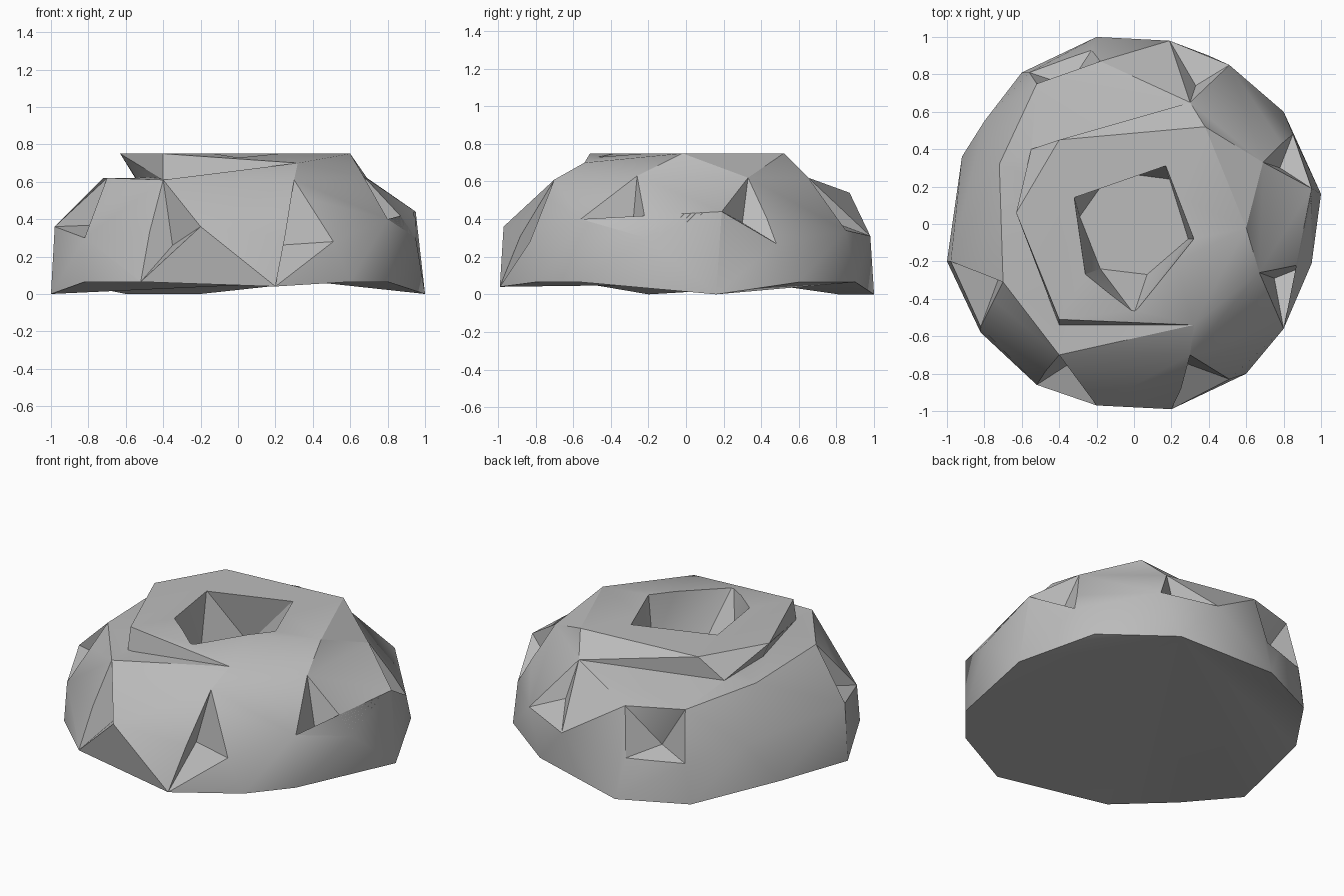
import bpy, bmesh, math
from mathutils import Vector

cube = bpy.data.objects.get("Cube")
if cube:
    bpy.data.objects.remove(cube, do_unlink=True)

stone = bpy.data.materials.new("stone_grey")
stone.use_nodes = True
grey = (0.5, 0.5, 0.5, 1)
stone.diffuse_color = grey
stone.node_tree.nodes["Principled BSDF"].inputs["Base Color"].default_value = grey


def hull(name, points):
    """Faceted solid wrapped around a few corner points."""
    bm = bmesh.new()
    for p in points:
        bm.verts.new(p)
    bmesh.ops.convex_hull(bm, input=bm.verts[:])
    loose = [v for v in bm.verts if not v.link_faces]
    bmesh.ops.delete(bm, geom=loose, context='VERTS')
    bmesh.ops.recalc_face_normals(bm, faces=bm.faces[:])
    mesh = bpy.data.meshes.new(name)
    bm.to_mesh(mesh)
    bm.free()
    mesh.materials.append(stone)
    obj = bpy.data.objects.new(name, mesh)
    bpy.context.collection.objects.link(obj)
    return obj


def combine(target, tool, operation):
    """Boolean the tool into the target, then discard the tool."""
    tool.hide_render = True
    mod = target.modifiers.new("cut", 'BOOLEAN')
    mod.operation = operation
    mod.solver = 'EXACT'
    mod.object = tool
    bpy.context.view_layer.objects.active = target
    bpy.ops.object.modifier_apply(modifier=mod.name)
    bpy.data.objects.remove(tool, do_unlink=True)


def chip(target, inner, *rim):
    """Cut a pointed chip whose deepest point is inner."""
    inner = Vector(inner)
    far = [inner + (Vector(p) - inner) * 2.5 for p in rim]
    combine(target, hull("chip_cutter", [inner] + far), 'DIFFERENCE')


# Corners shared by the body, chips and cap
front_l, front_r = (-.4, -.7, .61), (.3, -.7, .61)
right_f, right_b = (.67, -.26, .63), (.69, .33, .62)
back_r, left_f = (.3, .65, .62), (-.7, -.31, .62)
toe_r, toe_l, brow = (.2, -.99, .065), (-.52, -.86, .065), (-.2, -.97, .36)
knee, side_f, side_b = (.8, -.56, .4), (.95, -.21, .3), (.95, .19, .44)
hip, back_low, back_high = (.85, .48, .27), (.19, .98, .31), (.51, .85, .34)
cheek, flank, heel = (-.82, -.55, .3), (-.98, -.2, .36), (.51, -.83, .28)
pit = [(-.52, .75, .56), (-.18, .87, .54), (-.22, .94, .24), (-.56, .81, .25)]

# Main body on a level base
base_z = .065
base = [(.6, -.8), (.8, -.56), (1, .16), (.8, .6), (.4, .9), (-.2, 1),
        (-.6, .81), (-.92, .36), (-1, -.2), (-.82, -.58)]
shoulder = [front_l, front_r, right_f, right_b, back_r, left_f, (-.72, .32, .62)]
middle = [brow, knee, side_f, side_b, hip, back_low, back_high, cheek, flank,
          heel, (-.8, .55, .33)]
rock = hull("rock", [(x, y, base_z) for x, y in base] + [toe_r, toe_l]
            + shoulder + middle + pit)

# Four base corners dip to the ground
for v in rock.data.vertices:
    if v.co.z < .07:
        if v.co.xy.length > 1.005:
            v.co.z = .04 if v.co.y < -.9 else 0
        if (v.co.xy - Vector(toe_l[:2])).length < .01 or abs(v.co.x + .82) < .01:
            v.co.z = base_z

# Chips around the side
chip(rock, (-.35, -.75, .26), front_l, toe_l, brow)
chip(rock, (.21, -.72, .26), front_r, (.2, -.99, .04), heel)
chip(rock, (.75, -.29, .29), right_f, knee, side_f)
chip(rock, (.78, .3, .38), right_b, side_b, hip)
chip(rock, (.33, .74, .4), back_r, back_low, back_high)
chip(rock, (-.72, -.28, .37), left_f, cheek, flank)
chip(rock, (-.35, .74, .29), *pit)

# Raised cap with an overhanging left lip, and the front slope leading to it
core = (0, 0, .4)
step, notch = (.32, -.54, .7), (-.4, -.54, .61)
cap = [(.38, .52, .75), (-.4, .45, .75), (-.63, .06, .75), (-.4, -.51, .75),
       (.6, -.02, .75), (-.55, .4, .62), (-.54, 0, .61)]
combine(rock, hull("cap", cap + [step, notch, right_f, right_b, back_r, core]), 'UNION')
combine(rock, hull("slope", [front_l, front_r, step, notch, right_f, core]), 'UNION')

# Crater in the top, undercut at the back
rim = [(-.32, .14), (.17, .31), (.32, -.08), (0, -.48), (-.26, -.27)]
floor = [(-.29, .04), (-.12, .28), (.19, .24), (.29, -.08), (.07, -.27), (-.18, -.24)]
crater = [(x, y, .755) for x, y in rim] + [(x, y, .42) for x, y in floor]
combine(rock, hull("crater_cutter", crater), 'DIFFERENCE')

# Soft shading with sharp ridges
bpy.ops.object.select_all(action='DESELECT')
rock.select_set(True)
bpy.context.view_layer.objects.active = rock
bpy.ops.object.shade_smooth_by_angle(angle=math.radians(30))
